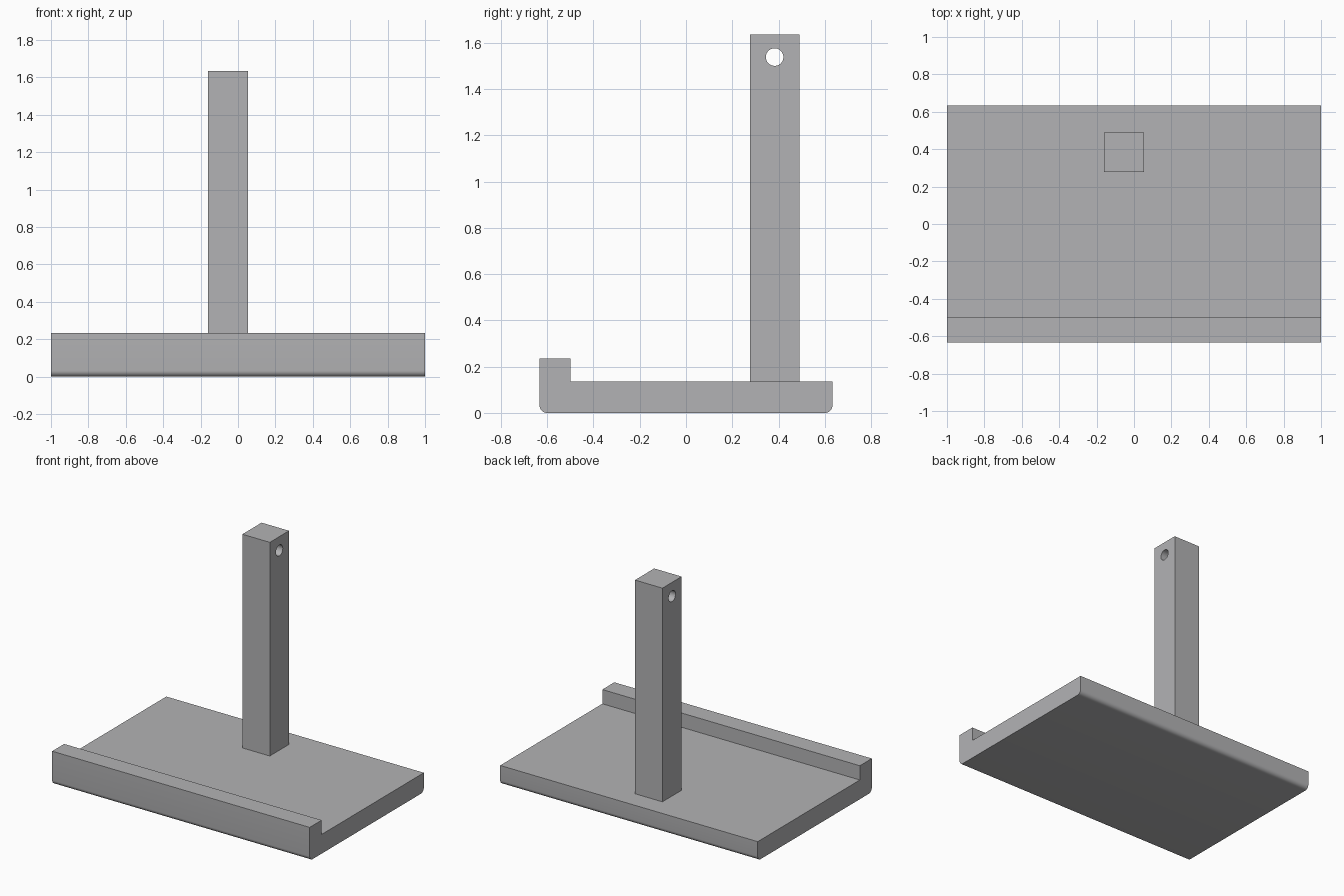
import bpy, bmesh, math

if "Cube" in bpy.data.objects:
    bpy.data.objects.remove(bpy.data.objects["Cube"])

grey = bpy.data.materials.new("plain grey")
grey.diffuse_color = (0.45, 0.45, 0.46, 1)
grey.use_nodes = True
grey.node_tree.nodes["Principled BSDF"].inputs["Base Color"].default_value = grey.diffuse_color


def extrude_x(name, profile, x0, x1):
    """Extrude a closed (y, z) outline along x."""
    bm = bmesh.new()
    face = bm.faces.new([bm.verts.new((x0, y, z)) for y, z in profile])
    ext = bmesh.ops.extrude_face_region(bm, geom=[face])
    moved = [g for g in ext["geom"] if isinstance(g, bmesh.types.BMVert)]
    bmesh.ops.translate(bm, verts=moved, vec=(x1 - x0, 0, 0))
    bmesh.ops.recalc_face_normals(bm, faces=bm.faces)
    mesh = bpy.data.meshes.new(name)
    bm.to_mesh(mesh)
    bm.free()
    mesh.materials.append(grey)
    obj = bpy.data.objects.new(name, mesh)
    bpy.context.collection.objects.link(obj)
    return obj


def arc(cy, cz, r, a0, a1, n):
    """Points on an arc, angles in degrees."""
    angles = [math.radians(a0 + (a1 - a0) * i / n) for i in range(n + 1)]
    return [(cy + r * math.cos(a), cz + r * math.sin(a)) for a in angles]


def smooth(obj):
    bpy.ops.object.select_all(action="DESELECT")
    obj.select_set(True)
    bpy.context.view_layer.objects.active = obj
    bpy.ops.object.shade_smooth_by_angle(angle=math.radians(30))


# Base plate with raised front lip and rounded lower long edges
D, TOP, LIP, R = 0.633, 0.135, 0.235, 0.032
outline = arc(-D + R, R, R, 180, 270, 8) + arc(D - R, R, R, 270, 360, 8)
outline += [(D, TOP), (-0.5, TOP), (-0.5, LIP), (-D, LIP)]
base = extrude_x("base_plate", outline, -1, 1)
smooth(base)

# Square upright post
Y0, Y1, X0, X1, H = 0.277, 0.49, -0.16, 0.053, 1.635
post = extrude_x("post", [(Y0, TOP), (Y1, TOP), (Y1, H), (Y0, H)], X0, X1)

# Cross hole near the top of the post
drill = extrude_x("hole_cutter", arc(0.383, 1.538, 0.038, 0, 348.75, 31), X0 - 0.1, X1 + 0.1)
cut = post.modifiers.new("cross hole", "BOOLEAN")
cut.operation = "DIFFERENCE"
cut.solver = "EXACT"
cut.object = drill
bpy.context.view_layer.objects.active = post
bpy.ops.object.modifier_apply(modifier=cut.name)
bpy.data.objects.remove(drill, do_unlink=True)
smooth(post)
